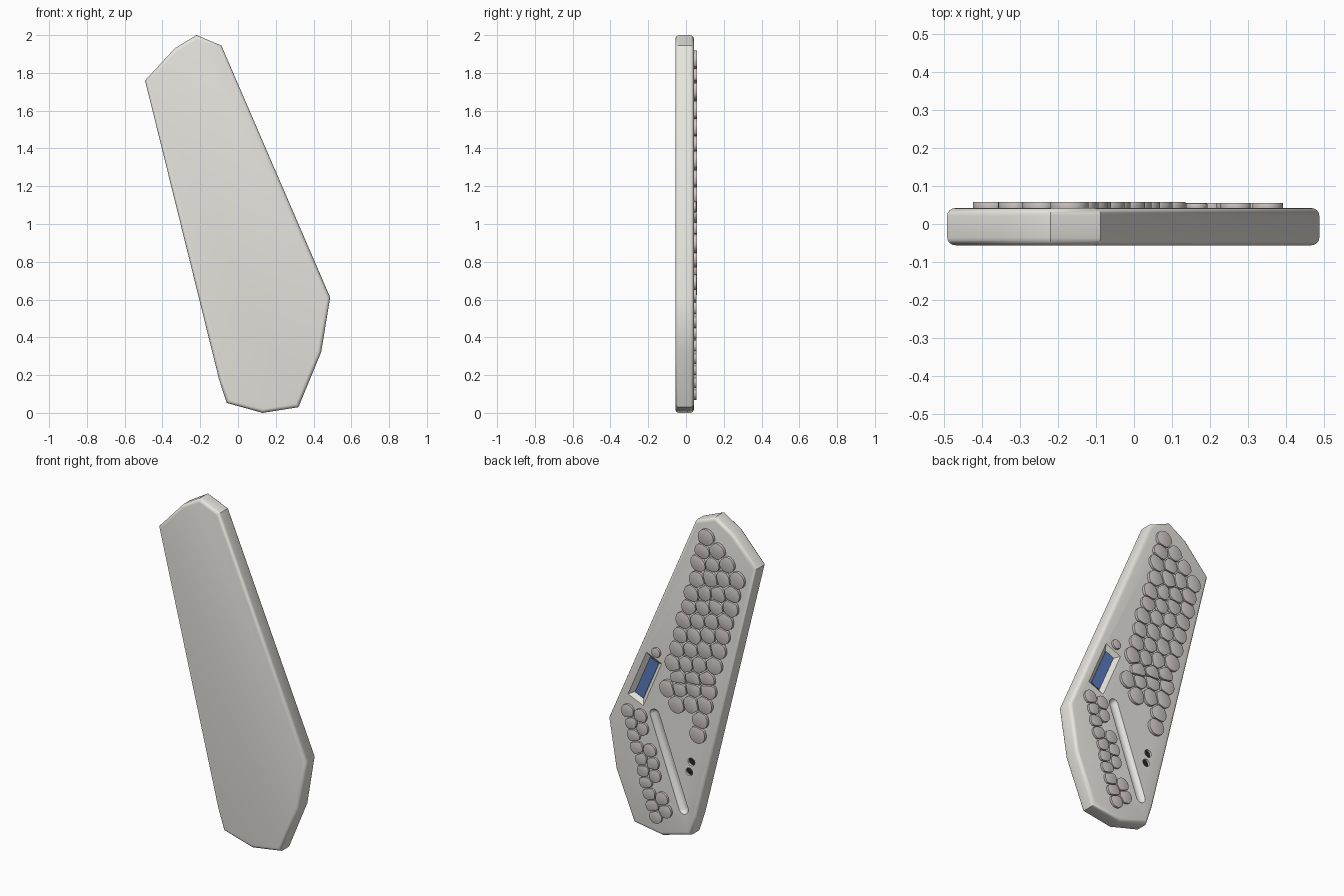
import bpy, bmesh, math, random
from mathutils import Vector, Matrix

if "Cube" in bpy.data.objects:
    bpy.data.objects.remove(bpy.data.objects["Cube"])

random.seed(4)
FRONT, BACK = -0.056, 0.042


def material(name, rgb):
    m = bpy.data.materials.new(name)
    m.diffuse_color = (*rgb, 1)
    m.use_nodes = True
    m.node_tree.nodes["Principled BSDF"].inputs["Base Color"].default_value = m.diffuse_color
    return m


def prism(bm, pts, y0, y1, taper=None):
    """Extrude an (x, z) outline from y0 to y1; taper gives a different end outline."""
    n = len(pts)
    a = [bm.verts.new((x, y0, z)) for x, z in pts]
    b = [bm.verts.new((x, y1, z)) for x, z in (taper or pts)]
    bm.faces.new(a)
    bm.faces.new(b)
    for i in range(n):
        j = (i + 1) % n
        bm.faces.new((a[i], a[j], b[j], b[i]))


def finish(name, bm, mat=None):
    bmesh.ops.recalc_face_normals(bm, faces=bm.faces)
    me = bpy.data.meshes.new(name)
    bm.to_mesh(me)
    bm.free()
    ob = bpy.data.objects.new(name, me)
    bpy.context.collection.objects.link(ob)
    if mat:
        me.materials.append(mat)
    return ob


def bevel(ob, width, segments):
    m = ob.modifiers.new("bevel", 'BEVEL')
    m.width, m.segments = width, segments
    m.limit_method, m.angle_limit = 'ANGLE', math.radians(75)


def apply_smooth(ob):
    bpy.ops.object.select_all(action='DESELECT')
    ob.select_set(True)
    bpy.context.view_layer.objects.active = ob
    for m in list(ob.modifiers):
        bpy.ops.object.modifier_apply(modifier=m.name)
    bpy.ops.object.shade_smooth_by_angle(angle=math.radians(35))


def rect(c, w, h, ang):
    """Rotated rectangle in the (x, z) plane."""
    u = Vector((math.cos(ang), math.sin(ang)))
    v = Vector((-u.y, u.x))
    return [c + u * sx * w / 2 + v * sz * h / 2 for sx, sz in ((-1, -1), (1, -1), (1, 1), (-1, 1))]


def circle(c, r, n=24):
    return [c + r * Vector((math.cos(2 * math.pi * i / n), math.sin(2 * math.pi * i / n))) for i in range(n)]


def pebble(c, others, radius, gap):
    """Voronoi cell around c, limited to a circle, with softened corners."""
    poly = circle(c, radius, 10)
    for o in others:
        d = o - c
        if not 0 < d.length < 2 * radius + gap:
            continue
        n, lim = d.normalized(), d.length / 2 - gap / 2
        out = []
        for p, q in zip(poly, poly[1:] + poly[:1]):
            dp, dq = (p - c).dot(n) - lim, (q - c).dot(n) - lim
            if dp <= 0:
                out.append(p)
            if dp * dq < 0:
                out.append(p.lerp(q, dp / (dp - dq)))
        poly = out
    soft = []
    for p, q in zip(poly, poly[1:] + poly[:1]):
        soft += [p.lerp(q, 0.25), p.lerp(q, 0.75)]
    return soft


def keys(name, centres, radius, gap, top):
    bm = bmesh.new()
    for c in centres:
        prism(bm, pebble(c, centres, radius, gap), BACK - 0.004, top)
    ob = finish(name, bm, key_mat)
    bevel(ob, 0.004, 2)
    apply_smooth(ob)


body_mat = material("body_beige", (0.80, 0.78, 0.73))
key_mat = material("key_grey", (0.62, 0.57, 0.55))
screen_mat = material("screen_blue", (0.10, 0.20, 0.50))
dark_mat = material("socket_black", (0.02, 0.02, 0.02))

# Slab body
outline = [(-0.492, 1.76), (-0.335, 1.93), (-0.22, 2.0), (-0.088, 1.945), (0.488, 0.615),
           (0.44, 0.325), (0.32, 0.035), (0.13, 0.005), (-0.06, 0.058), (-0.10, 0.18)]
bm = bmesh.new()
prism(bm, [(x, max(0, (z - 0.005) * 2 / 1.995)) for x, z in outline], FRONT, BACK)
body = finish("body", bm, body_mat)
bevel(body, 0.02, 4)

# Recesses: screen pocket, two sockets, long groove
screen_c, tilt = Vector((0.243, 0.91)), math.atan2(0.575, 1.33)
sockets = [Vector((-0.065, 0.495)), Vector((-0.051, 0.432))]
cutters = []
bm = bmesh.new()
prism(bm, rect(screen_c, 0.062, 0.258, tilt), BACK - 0.022, BACK + 0.022, rect(screen_c, 0.158, 0.358, tilt))
cutters.append(finish("screen_cutter", bm))
bm = bmesh.new()
for s in sockets:
    prism(bm, circle(s, 0.023), BACK - 0.035, BACK + 0.02)
cutters.append(finish("socket_cutter", bm))

g0, g1 = Vector((0.178, 0.715)), Vector((-0.013, 0.20))
half = (g0 - g1).length / 2
bm = bmesh.new()
bmesh.ops.create_uvsphere(bm, u_segments=24, v_segments=13, radius=0.034)
for v in bm.verts:
    v.co.z += math.copysign(half, v.co.z)
mid = (g0 + g1) / 2
turn = Matrix.Rotation(math.atan2(g0.x - g1.x, g0.y - g1.y), 4, 'Y')
bmesh.ops.transform(bm, matrix=Matrix.Translation((mid.x, BACK + 0.012, mid.y)) @ turn, verts=bm.verts)
cutters.append(finish("groove_cutter", bm))

for c in cutters:
    m = body.modifiers.new("cut", 'BOOLEAN')
    m.operation, m.solver, m.object = 'DIFFERENCE', 'EXACT', c
apply_smooth(body)
for c in cutters:
    bpy.data.objects.remove(c)

# Screen panel and socket floors
bm = bmesh.new()
prism(bm, rect(screen_c, 0.06, 0.256, tilt), BACK - 0.026, BACK - 0.018)
finish("screen", bm, screen_mat)
bm = bmesh.new()
for s in sockets:
    prism(bm, circle(s, 0.0225), BACK - 0.04, BACK - 0.012)
finish("socket_floors", bm, dark_mat)

# Large pebble keys: rows given as start x, start z, count
rows = [(-0.166, 1.874, 1), (-0.146, 1.784, 2), (-0.126, 1.701, 3), (-0.106, 1.606, 4),
        (-0.073, 1.507, 4), (-0.060, 1.426, 4), (-0.027, 1.334, 4), (0.0, 1.243, 4),
        (0.019, 1.154, 4), (0.053, 1.056, 4), (0.010, 0.978, 3), (0.092, 0.895, 4),
        (0.019, 0.815, 3), (-0.128, 0.770, 1), (-0.113, 0.680, 1)]
large = [Vector((x - 0.0905 * i + random.uniform(-0.007, 0.007), z + 0.022 * i + random.uniform(-0.007, 0.007)))
         for x, z, n in rows for i in range(n)]
keys("large_keys", large, 0.053, 0.007, 0.058)

# Small pebble keys along the lower side
small = [(0.351, 0.691), (0.268, 0.684), (0.324, 0.626), (0.258, 0.612), (0.311, 0.558), (0.291, 0.491),
         (0.205, 0.492), (0.258, 0.427), (0.187, 0.422), (0.245, 0.359), (0.174, 0.352), (0.231, 0.297),
         (0.208, 0.234), (0.125, 0.224), (0.188, 0.169), (0.102, 0.159), (0.165, 0.110)]
keys("small_keys", [Vector(p) for p in small], 0.043, 0.006, 0.055)

# Single key above the screen
keys("select_key", [Vector((0.165, 1.09))], 0.03, 0.006, 0.055)
